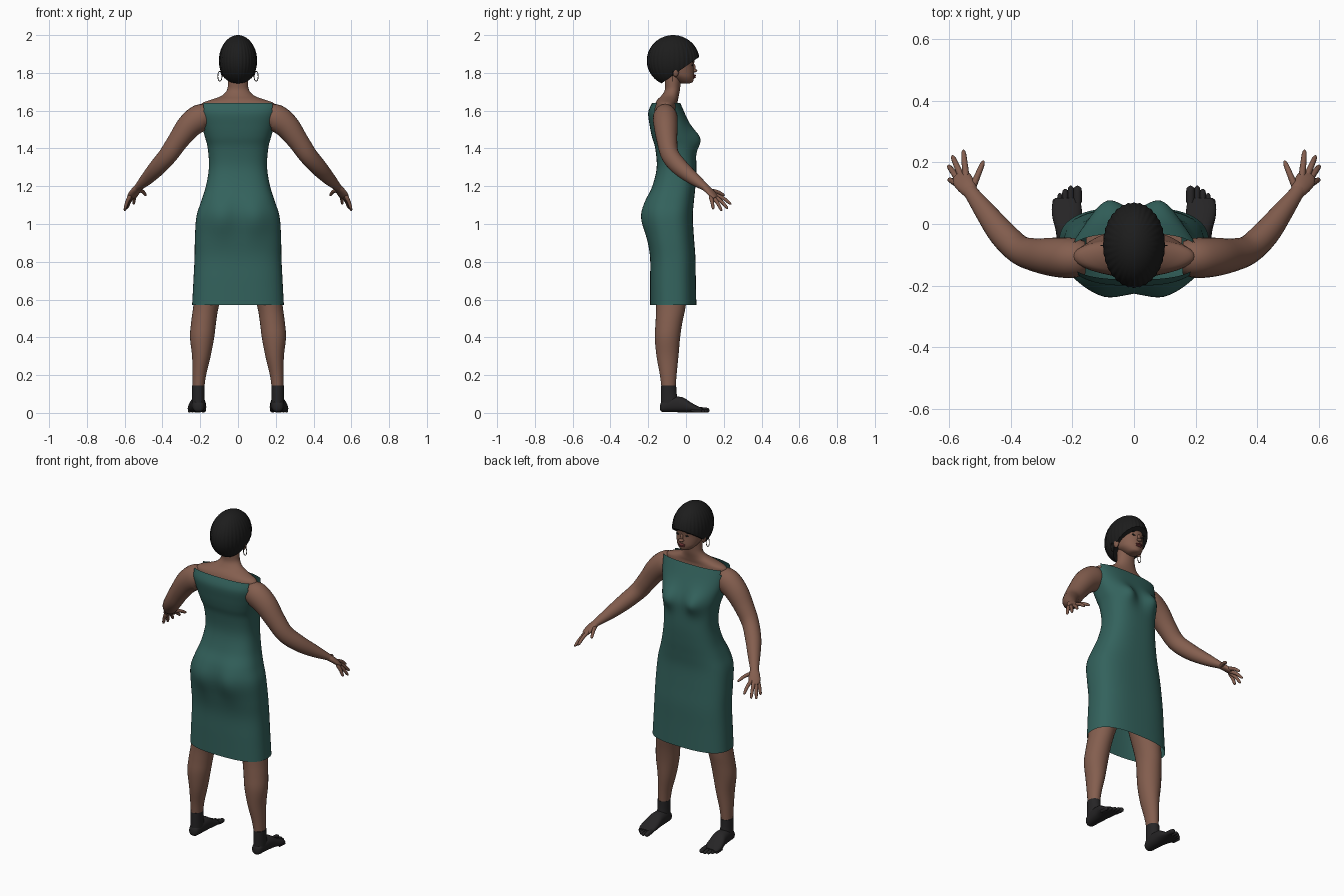
import bpy, bmesh
from math import cos, sin, pi, exp, atan2, copysign
from mathutils import Vector

cube = bpy.data.objects.get("Cube")
if cube:
    bpy.data.objects.remove(cube, do_unlink=True)

X, Y, Z = Vector((1, 0, 0)), Vector((0, 1, 0)), Vector((0, 0, 1))


def material(name, rgb):
    m = bpy.data.materials.new(name)
    m.use_nodes = True
    m.diffuse_color = (*rgb, 1)
    bsdf = m.node_tree.nodes["Principled BSDF"]
    bsdf.inputs["Base Color"].default_value = (*rgb, 1)
    bsdf.inputs["Roughness"].default_value = 0.8
    return m


skin = material("brown skin", (.23, .112, .077))
green = material("dark green cloth", (.033, .122, .108))
black = material("black hair", (.012, .012, .012))
sock = material("charcoal sock", (.019, .018, .019))
red = material("dull red lips", (.2, .045, .045))
dark = material("dark metal", (.04, .035, .03))


def finish(name, bm, mat):
    bmesh.ops.recalc_face_normals(bm, faces=bm.faces)
    for f in bm.faces:
        f.smooth = True
    for e in bm.edges:
        e.smooth = e.calc_face_angle(0) < 0.9
    mesh = bpy.data.meshes.new(name)
    bm.to_mesh(mesh)
    bm.free()
    mesh.materials.append(mat)
    ob = bpy.data.objects.new(name, mesh)
    bpy.context.collection.objects.link(ob)
    return ob


def smooth_rows(rows, steps):
    """Smooth curve through rows of numbers."""
    out = []
    for i in range(len(rows) - 1):
        p = [rows[max(i - 1, 0)], rows[i], rows[i + 1], rows[min(i + 2, len(rows) - 1)]]
        for k in range(steps):
            t = k / steps
            out.append([b + .5 * t * (c - a + t * (2*a - 5*b + 4*c - d + t * (3*(b - c) + d - a)))
                        for a, b, c, d in zip(*p)])
    return out + [list(rows[-1])]


def sweep(name, rows, mat, axis=None, up=Z, n=16, steps=4, power=1, caps=True, deform=None, drop=None):
    """Skin oval sections; each row is x, y, z, half width, half height."""
    rows = smooth_rows(rows, steps)
    bm, rings = bmesh.new(), []
    for i, (x, y, z, a, b) in enumerate(rows):
        t = axis or (Vector(rows[min(i + 1, len(rows) - 1)][:3]) - Vector(rows[max(i - 1, 0)][:3])).normalized()
        side = t.cross(up).normalized()
        other = side.cross(t)
        ring = []
        for k in range(n):
            c, s = cos(2 * pi * k / n), sin(2 * pi * k / n)
            c, s = copysign(abs(c) ** power, c), copysign(abs(s) ** power, s)
            p = Vector((x, y, z)) + side * a * c + other * b * s
            ring.append(bm.verts.new(deform(p, y) if deform else p))
        rings.append(ring)
    for r, q in zip(rings, rings[1:]):
        for k in range(n):
            bm.faces.new((r[k], r[(k + 1) % n], q[(k + 1) % n], q[k]))
    if caps:
        bm.faces.new(rings[0])
        bm.faces.new(rings[-1])
    if drop:
        bmesh.ops.delete(bm, geom=[f for f in bm.faces if drop(f.calc_center_median())], context='FACES')
    return finish(name, bm, mat)


def spans(rows):
    """Rows of z, half width, back y, front y turned into sweep rows."""
    return [(0, (y0 + y1) / 2, z, hx, (y1 - y0) / 2) for z, hx, y0, y1 in rows]


def blob(name, loc, size, mat):
    bm = bmesh.new()
    bmesh.ops.create_uvsphere(bm, u_segments=16, v_segments=10, radius=1)
    for v in bm.verts:
        v.co = Vector(loc) + Vector([c * s for c, s in zip(v.co, size)])
    return finish(name, bm, mat)


# Dress: fitted tube with bust and seat fullness, open armholes
def dress_shape(p, mid):
    def hump(x, z, wx, wz):
        return exp(-((abs(p.x) - x) / wx) ** 2 - ((p.z - z) / wz) ** 2)
    if p.y > mid:
        p.y += .04 * hump(.085, 1.45, .055, .06)
    else:
        p.y -= .02 * hump(.09, 1.03, .07, .1)
    return p


sweep("dress", spans([
    (.57, .243, -.19, .055), (.70, .236, -.19, .052), (.82, .23, -.19, .05), (.93, .228, -.205, .042),
    (1.04, .22, -.222, .036), (1.12, .195, -.212, .042), (1.2, .17, -.178, .05), (1.3, .154, -.155, .055),
    (1.4, .16, -.163, .05), (1.46, .175, -.18, .04), (1.52, .192, -.192, .022), (1.59, .208, -.2, -.008),
    (1.64, .213, -.18, -.03)]), green, Z, Y, n=72, steps=5, power=.76, caps=False, deform=dress_shape,
    drop=lambda c: abs(c.x) > .18 and abs(c.y + .11) < .052 and c.z > 1.53)

# Neck running out into the shoulders
sweep("neck_and_shoulders", spans([
    (1.55, .17, -.175, -.02), (1.61, .195, -.17, -.04), (1.64, .19, -.162, -.045), (1.66, .135, -.15, -.042),
    (1.68, .085, -.13, -.038), (1.71, .058, -.112, -.032), (1.75, .053, -.112, -.028),
    (1.8, .052, -.115, -.02)]), skin, Z, Y, n=32)

# Head and face
sweep("head", spans([
    (1.745, .02, -.03, .022), (1.752, .036, -.045, .036), (1.775, .058, -.08, .042), (1.8, .069, -.12, .043),
    (1.84, .076, -.15, .041), (1.88, .079, -.165, .047), (1.93, .07, -.15, .035), (1.97, .04, -.11, 0)]),
    skin, Z, Y, n=32)
blob("nose_bridge", (0, .039, 1.828), (.009, .012, .022), skin)
blob("nose_tip", (0, .046, 1.812), (.016, .014, .009), skin)
blob("upper_lip", (0, .041, 1.786), (.021, .012, .006), red)
blob("lower_lip", (0, .04, 1.777), (.018, .012, .006), red)

# Braided hair cap: ribbed dome trimmed on a slant
bm = bmesh.new()
bmesh.ops.create_uvsphere(bm, u_segments=128, v_segments=28, radius=1)
for v in bm.verts:
    r = 1 + .013 * cos(32 * atan2(v.co.y, v.co.x)) * (1 - v.co.z ** 2)
    v.co = Vector((v.co.x * .1 * r, v.co.y * .138 * r - .068, v.co.z * .135 + 1.865))
cut = bmesh.ops.bisect_plane(bm, geom=bm.verts[:] + bm.edges[:] + bm.faces[:], plane_co=(0, -.115, 1.755),
                             plane_no=(0, .7, -1), clear_outer=True)
bmesh.ops.holes_fill(bm, edges=[e for e in bm.edges if e.is_boundary], sides=0)
finish("hair", bm, black)

for s, label in ((1, "left_"), (-1, "right_")):
    def limb(name, rows, mat, **kw):
        sweep(label + name, [(s * r[0], *r[1:]) for r in rows], mat, **kw)

    # Eye, brow, ear and hoop earring
    blob(label + "eye", (s * .03, .034, 1.84), (.012, .004, .005), black)
    blob(label + "brow", (s * .031, .035, 1.859), (.017, .004, .003), black)
    blob(label + "ear", (s * .08, -.055, 1.81), (.012, .018, .03), skin)
    hoop = [(.096 + .011 * cos(a), -.07, 1.782 + .026 * sin(a), .0022, .0022)
            for a in [2 * pi * k / 16 for k in range(17)]]
    limb("earring", hoop, dark, up=Y, n=6, steps=1)

    # Arm from shoulder to wrist
    limb("arm", [(.16, -.11, 1.565, .055, .06), (.2, -.11, 1.562, .065, .072), (.26, -.107, 1.517, .063, .066),
                 (.32, -.1, 1.437, .054, .055), (.372, -.083, 1.362, .047, .05), (.428, -.03, 1.298, .044, .045),
                 (.482, .04, 1.24, .034, .034), (.525, .098, 1.197, .024, .02), (.54, .118, 1.18, .024, .016)],
         skin, n=24)

    # Palm, fingers and thumb
    limb("palm", [(.525, .098, 1.197, .022, .018), (.542, .122, 1.176, .03, .017),
                  (.558, .145, 1.152, .032, .014), (.568, .16, 1.138, .022, .008)], skin)
    fingers = {"index_finger": ((.545, .16, 1.153), (.553, .24, 1.105)),
               "middle_finger": ((.56, .155, 1.143), (.589, .222, 1.082)),
               "ring_finger": ((.57, .146, 1.138), (.602, .19, 1.07)),
               "little_finger": ((.576, .132, 1.14), (.6, .145, 1.078)),
               "thumb": ((.52, .125, 1.178), (.487, .205, 1.152))}
    for name, (base, tip) in fingers.items():
        a, b = Vector(base), Vector(tip)
        bend = (a + b) / 2 + Z * .006
        back = a - (b - a) * .2
        limb(name, [(*back, .009, .009), (*a, .011, .011), (*bend, .0095, .0095),
                    (*(a + (b - a) * .88), .0075, .0075), (*b, .002, .002)], skin, n=10, steps=3)

    # Leg
    limb("leg", [(.21, -.092, .12, .03, .036), (.205, -.094, .2, .036, .044), (.194, -.098, .3, .049, .058),
                 (.19, -.098, .4, .064, .067), (.182, -.09, .48, .066, .071), (.168, -.08, .57, .068, .079),
                 (.13, -.075, .75, .085, .095), (.11, -.08, .95, .09, .1)], skin, axis=Z, up=Y, n=28)

    # Sock ankle, foot and toes
    limb("sock_ankle", [(.21, -.09, .03, .033, .044), (.21, -.088, .06, .034, .045), (.21, -.091, .1, .033, .042),
                        (.21, -.092, .145, .034, .04)], sock, axis=Z, up=Y, n=24)
    limb("sock_foot", [(.21, -.137, .03, .012, .014), (.21, -.125, .034, .028, .029), (.21, -.08, .044, .036, .04),
                       (.212, -.02, .043, .042, .04), (.216, .02, .031, .048, .028), (.218, .055, .021, .048, .018),
                       (.216, .085, .015, .04, .011)], sock, axis=Y, n=24, power=.85)
    toes = ((.183, .124, .014), (.205, .124, .01), (.223, .114, .01), (.24, .1, .009), (.256, .082, .009))
    for i, (x, y, r) in enumerate(toes):
        limb(f"toe_{i + 1}", [(x, y - .055, r + .004, r, r), (x, y - .02, r + .001, r, r),
                              (x, y - .006, r, r * .8, r * .8), (x, y, r, .002, .002)], sock, axis=Y, n=10)
